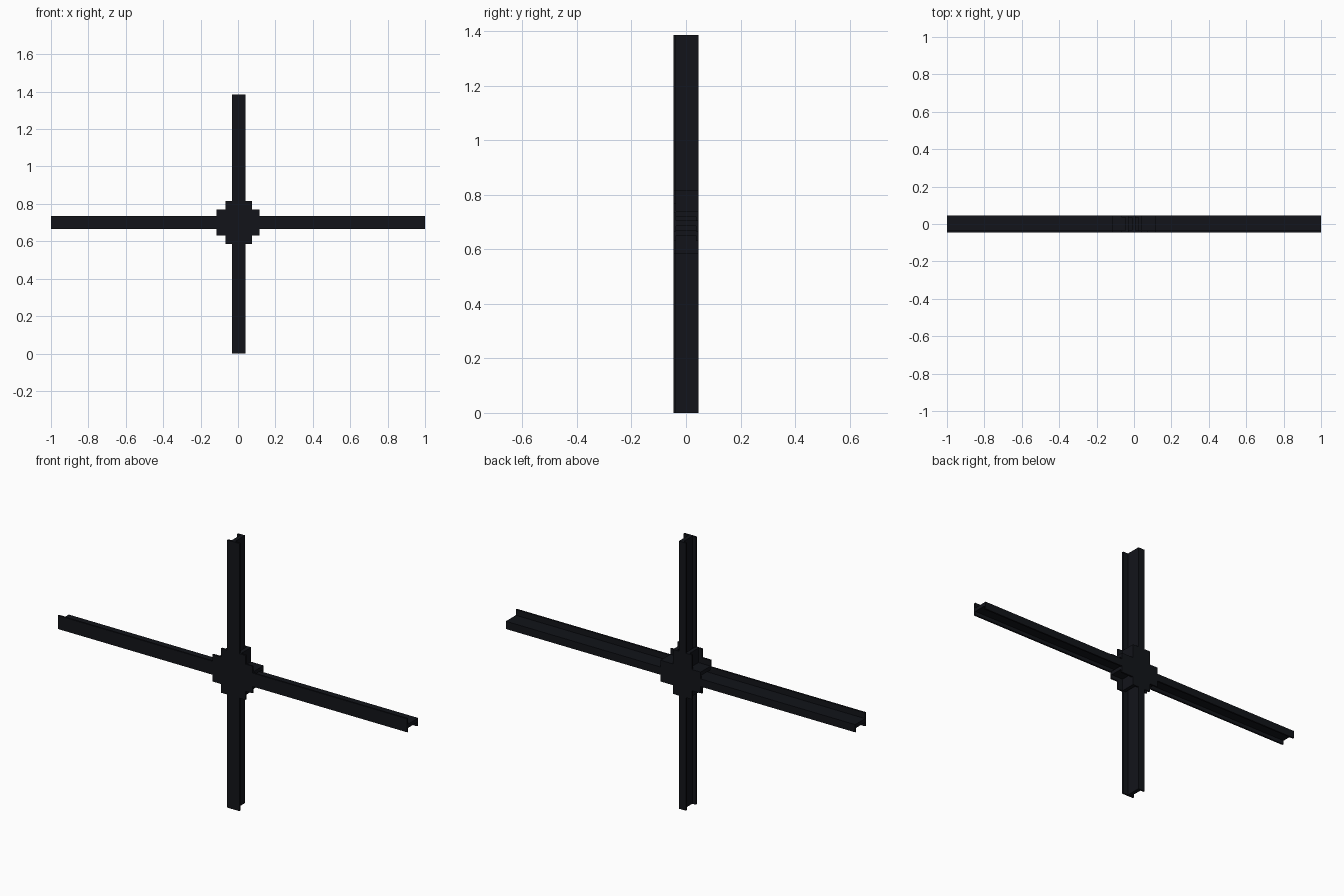
import bpy, bmesh
from mathutils import Vector

if "Cube" in bpy.data.objects:
    bpy.data.objects.remove(bpy.data.objects["Cube"])

mat = bpy.data.materials.new("black_steel")
mat.diffuse_color = (0.006, 0.007, 0.01, 1)
mat.use_nodes = True
mat.node_tree.nodes["Principled BSDF"].inputs["Base Color"].default_value = mat.diffuse_color

CX, CZ, TOP = 0.004, 0.70, 1.385

# Asymmetric steel glazing section: (across, depth)
# wide front flange, web, short offset back flange
PROFILE = [(-0.035, -0.045), (0.035, -0.045), (0.035, -0.036), (0.005, -0.036),
           (0.005, 0.045), (-0.035, 0.045), (-0.035, 0.036), (-0.015, 0.036),
           (-0.015, -0.036), (-0.035, -0.036)]


def bar(name, start, end, shift=0.0, vertical=True):
    """Extrude the section from start to end along z (vertical) or x."""
    def place(a, d, t):
        return Vector((CX + a + shift, d, t)) if vertical else Vector((t, d, CZ + a + shift))
    bm = bmesh.new()
    face = bm.faces.new([bm.verts.new(place(a, d, start)) for a, d in PROFILE])
    ext = bmesh.ops.extrude_face_region(bm, geom=[face])
    delta = place(0, 0, end) - place(0, 0, start)
    bmesh.ops.translate(bm, vec=delta,
                        verts=[g for g in ext["geom"] if isinstance(g, bmesh.types.BMVert)])
    bmesh.ops.recalc_face_normals(bm, faces=bm.faces)
    mesh = bpy.data.meshes.new(name)
    bm.to_mesh(mesh)
    bm.free()
    mesh.materials.append(mat)
    obj = bpy.data.objects.new(name, mesh)
    bpy.context.collection.objects.link(obj)
    return obj


# Long bars of the cross
bar("upright_bar", 0, TOP)
bar("cross_bar", -1, 1, vertical=False)

# Short doubled bars that thicken the crossing into a stepped hub
for side, label in ((-1, "lower"), (1, "upper")):
    bar("hub_upright_" + label, CZ - 0.115, CZ + 0.115, side * 0.035)
    bar("hub_cross_" + label, -0.115, 0.115, side * 0.035, vertical=False)
